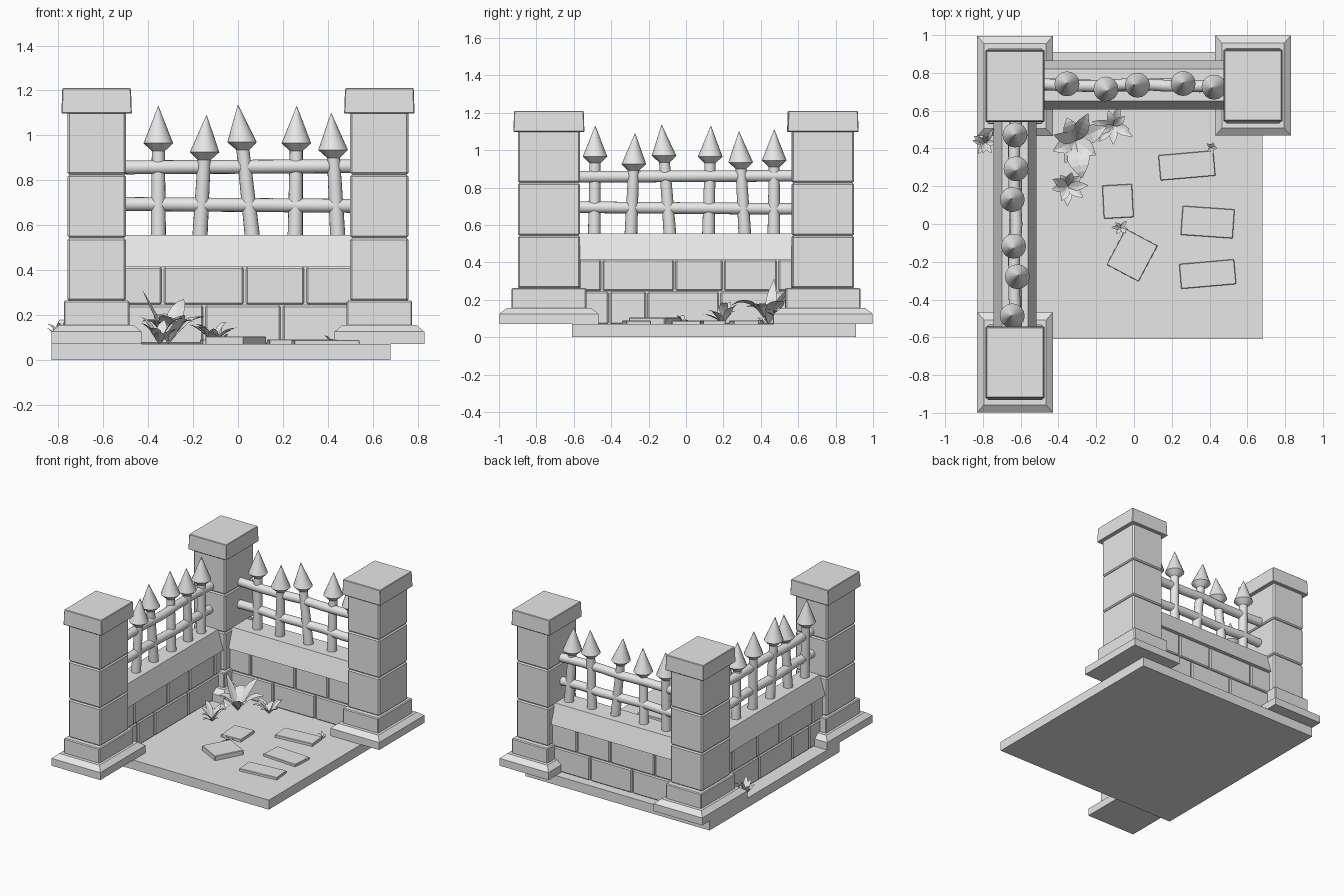
import bpy
import bmesh
import random
from math import sin, cos, pi, radians

random.seed(4)
if "Cube" in bpy.data.objects:
    bpy.data.objects.remove(bpy.data.objects["Cube"])

grey = bpy.data.materials.new("plain grey")
grey.use_nodes = True
grey.diffuse_color = (0.8, 0.8, 0.8, 1)
grey.node_tree.nodes["Principled BSDF"].inputs["Base Color"].default_value = (0.8, 0.8, 0.8, 1)


def finish(name, bm, smooth=False):
    bmesh.ops.recalc_face_normals(bm, faces=bm.faces)
    mesh = bpy.data.meshes.new(name)
    bm.to_mesh(mesh)
    bm.free()
    mesh.materials.append(grey)
    obj = bpy.data.objects.new(name, mesh)
    bpy.context.collection.objects.link(obj)
    if smooth:
        bpy.ops.object.select_all(action='DESELECT')
        obj.select_set(True)
        bpy.context.view_layer.objects.active = obj
        bpy.ops.object.shade_smooth_by_angle(angle=radians(40))
    return obj


def block(name, x, y, z0, z1, half, top=None, bevel=0.0, turn=0.0):
    """Box from z0 to z1, optionally tapering to the half sizes in top."""
    bm = bmesh.new()
    bmesh.ops.create_cube(bm, size=2)
    for v in bm.verts:
        hx, hy = (top or half) if v.co.z > 0 else half
        v.co = (v.co.x * hx, v.co.y * hy, z1 if v.co.z > 0 else z0)
    obj = finish(name, bm)
    obj.location = (x, y, 0)
    obj.rotation_euler.z = radians(turn)
    if bevel:
        mod = obj.modifiers.new("worn edge", 'BEVEL')
        mod.width = bevel
        mod.segments = 1
    return obj


def lathe(name, rings, sides=16):
    """Joins rings given as (centre, radius, axis); axis is the ring normal."""
    bm = bmesh.new()
    loops = []
    for (x, y, z), r, axis in rings:
        loop = []
        for i in range(sides):
            a, b = r * cos(2 * pi * i / sides), r * sin(2 * pi * i / sides)
            off = {'x': (0, a, b), 'y': (a, 0, b), 'z': (a, b, 0)}[axis]
            loop.append(bm.verts.new((x + off[0], y + off[1], z + off[2])))
        loops.append(loop)
    for low, high in zip(loops, loops[1:]):
        for i in range(sides):
            j = (i + 1) % sides
            bm.faces.new((low[i], low[j], high[j], high[i]))
    bm.faces.new(loops[0])
    bm.faces.new(loops[-1])
    return finish(name, bm, True)


# Ground slab
GROUND = 0.07
block("ground_slab", -0.075, 0.15, 0, GROUND, (0.755, 0.76))

# Pillars: plinth, sloped ledge, foot, three shaft blocks and a cap
for label, px, py in (("corner", -0.63, 0.73), ("right", 0.63, 0.733), ("front", -0.63, -0.733)):
    n = label + "_pillar_"
    block(n + "plinth", px, py, GROUND, 0.125, (0.2, 0.265))
    block(n + "ledge", px, py, 0.125, 0.155, (0.2, 0.265), (0.165, 0.225))
    block(n + "foot", px, py, 0.13, 0.263, (0.146, 0.2), bevel=0.006)
    block(n + "core", px, py, 0.2, 1.12, (0.12, 0.155))
    for k in range(3):
        z = 0.262 + k * 0.282
        block(n + "shaft_block", px, py, z, z + 0.28, (0.13, 0.166), bevel=0.008)
    block(n + "cap", px, py, 1.097, 1.21, (0.157, 0.19), (0.153, 0.186), bevel=0.004)


# Walls with coping, railings and spiked posts
def place(along, centre, u, v):
    return (u, centre + v) if along == 'x' else (centre + v, u)


def wall(name, along, centre, length, depth, courses, posts):
    def sized(u, v):
        return (u, v) if along == 'x' else (v, u)
    mx, my = place(along, centre, 0, 0)
    block(name + "_core", mx, my, GROUND, 0.42, sized(length, depth - 0.032))
    block(name + "_coping", mx, my, 0.413, 0.555, sized(length, depth), sized(length, depth - 0.045))
    # Brick courses
    for (z0, z1), joints in zip(((GROUND, 0.243), (0.247, 0.413)), courses):
        ends = [-length] + joints + [length]
        for a, b in zip(ends, ends[1:]):
            x, y = place(along, centre, (a + b) / 2, 0)
            block(name + "_brick", x, y, z0, z1, sized((b - a) / 2 - 0.005, depth - 0.018), bevel=0.007)
    # Rails
    for z, drift in ((0.69, 0.008), (0.86, -0.005)):
        rings = []
        for k in range(7):
            u = -length + k * length / 3
            x, y = place(along, centre, u, 0.008 * sin(k * 2.1 + z * 9))
            rings.append(((x, y, z - drift * u), 0.031, along))
        lathe(name + "_rail", rings)
    # Posts
    for foot, head, v, tip in posts:
        rings = []
        for z, r in ((0.54, 0.034), (tip - 0.2, 0.029), (tip - 0.165, 0.066), (tip, 0.001)):
            t = (z - 0.54) / (tip - 0.54)
            x, y = place(along, centre, foot + (head - foot) * t, v * t)
            rings.append(((x, y, z), r, 'z'))
        lathe(name + "_spiked_post", rings)


wall("back_wall", 'x', 0.735, 0.52, 0.13,
     ([-0.15, 0.195], [-0.335, 0.03, 0.3]),
     ((-0.355, -0.355, 0.01, 1.13), (-0.17, -0.14, -0.03, 1.09), (0.065, 0, 0, 1.135),
      (0.255, 0.262, 0.012, 1.13), (0.445, 0.415, -0.015, 1.1)))
wall("side_wall", 'y', -0.63, 0.575, 0.115,
     ([-0.41, -0.21, 0.18], [-0.45, -0.06, 0.2, 0.49]),
     ((-0.49, -0.485, -0.02, 1.13), (-0.295, -0.272, 0.018, 1.09), (-0.085, -0.13, -0.01, 1.135),
      (0.12, 0.133, -0.02, 1.13), (0.315, 0.283, 0.008, 1.1), (0.47, 0.472, 0, 1.11)))

# Paving stones: x, y, half sizes, turn, top height
for x, y, hx, hy, turn, top in (
        (0.28, 0.31, 0.146, 0.067, 5, 0.09), (0.39, 0.01, 0.138, 0.077, -4, 0.088),
        (0.39, -0.265, 0.146, 0.066, 5, 0.088), (-0.085, 0.12, 0.079, 0.088, 3, 0.09),
        (-0.01, -0.165, 0.096, 0.108, -28, 0.104)):
    block("paving_stone", x, y, GROUND - 0.01, top, (hx, hy), bevel=0.003, turn=turn)


# Plants made of folded, arching leaves
def plant(name, x, y, leaves):
    """Each leaf is (heading in degrees, reach, height, half width, droop)."""
    bm = bmesh.new()
    steps = 6
    for heading, reach, height, width, droop in leaves:
        c, s = cos(radians(heading)), sin(radians(heading))
        rows = []
        for k in range(steps + 1):
            t = k / steps
            r = reach * t
            z = GROUND + height * ((1 + droop) * t - droop * t * t)
            w = width * max(sin(pi * t ** 0.85), 0.04)
            rows.append([bm.verts.new((x + r * c - e * w * s, y + r * s + e * w * c,
                                       z + abs(e) * w * 0.3)) for e in (-1, 0, 1)])
        for a, b in zip(rows, rows[1:]):
            for i in range(2):
                bm.faces.new((a[i], a[i + 1], b[i + 1], b[i]))
    finish(name, bm)


def tuft(name, x, y, count, reach, height, width):
    leaves = []
    for i in range(count):
        f = random.uniform(0.7, 1.1)
        leaves.append((360 * i / count + random.uniform(-15, 15), reach * f,
                       height * random.uniform(0.4, 1), width, random.uniform(0.4, 1.4)))
    plant(name, x, y, leaves)


plant("broad_leaf_plant", -0.31, 0.44, (
    (-80, 0.2, 0.1, 0.06, 2.2), (-35, 0.13, 0.1, 0.045, 1.5), (25, 0.18, 0.12, 0.05, 1),
    (65, 0.16, 0.2, 0.04, 0.6), (110, 0.13, 0.13, 0.045, 1.2), (165, 0.12, 0.24, 0.03, 0),
    (205, 0.13, 0.1, 0.04, 1.5), (245, 0.13, 0.09, 0.035, 1.6)))
tuft("back_tuft", -0.11, 0.52, 9, 0.11, 0.1, 0.022)
tuft("side_tuft", -0.35, 0.2, 9, 0.1, 0.12, 0.024)
tuft("outer_tuft", -0.79, 0.43, 8, 0.08, 0.11, 0.015)
tuft("paving_tuft", -0.07, -0.02, 6, 0.05, 0.05, 0.011)
tuft("small_tuft", 0.415, 0.405, 5, 0.035, 0.04, 0.008)
